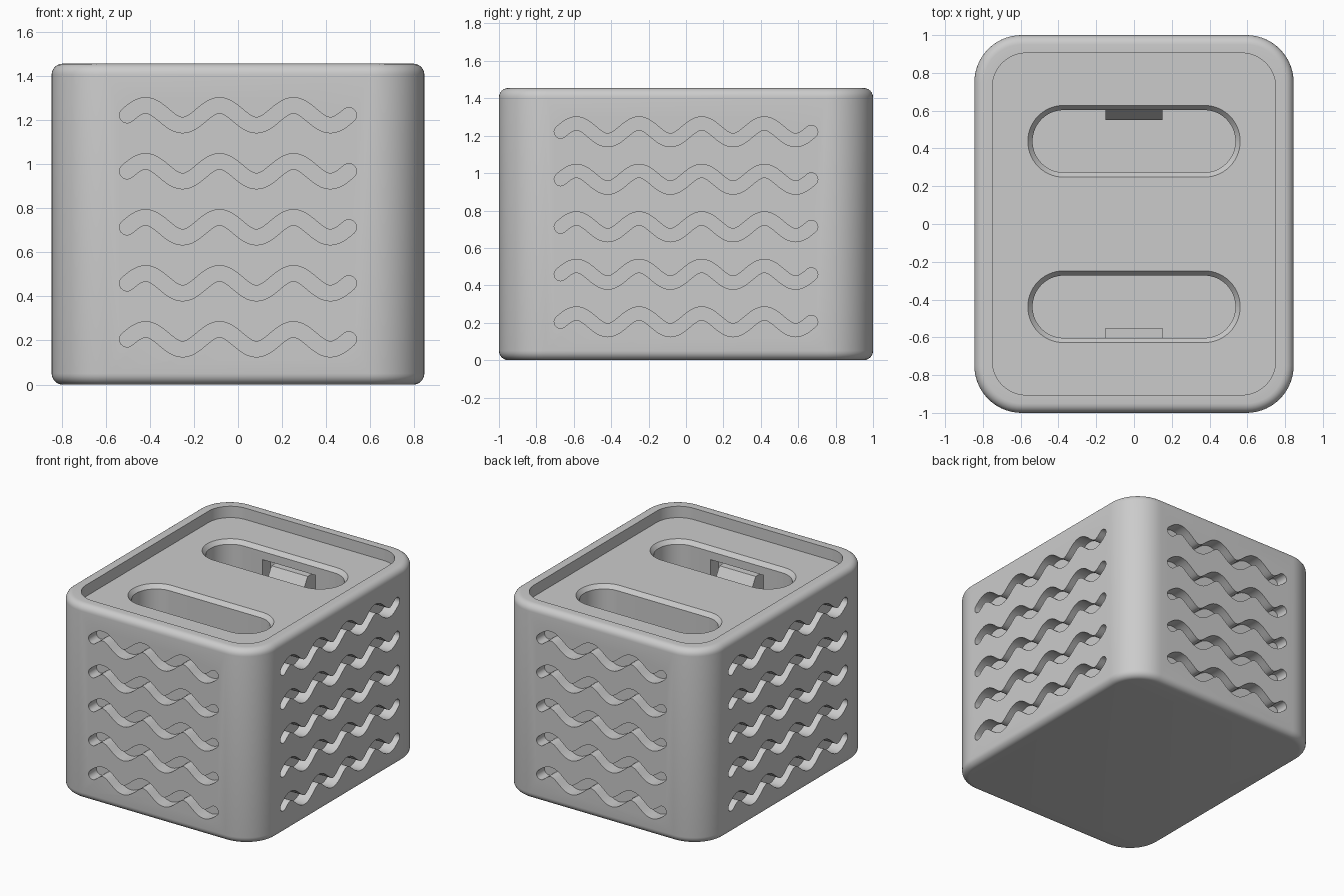
import bpy, bmesh, math
from mathutils import Matrix, Vector

if "Cube" in bpy.data.objects:
    bpy.data.objects.remove(bpy.data.objects["Cube"], do_unlink=True)

HX, HY, H = 0.845, 1.0, 1.455      # half width, half depth, height
FLOOR = H - 0.085                  # level of the sunken top panel
BEVEL = 0.05

grey = bpy.data.materials.new("plain grey")
grey.use_nodes = True
COLOUR = (0.6, 0.6, 0.6, 1)
grey.diffuse_color = COLOUR
grey.node_tree.nodes["Principled BSDF"].inputs["Base Color"].default_value = COLOUR


def rounded(hx, hy, r, z, cy=0.0, segs=14):
    """Rounded rectangle outline at height z."""
    pts = []
    for i, (sx, sy) in enumerate([(1, 1), (-1, 1), (-1, -1), (1, -1)]):
        for k in range(segs + 1):
            a = math.pi / 2 * (i + k / segs)
            pts.append(Vector((sx * (hx - r) + r * math.cos(a),
                               cy + sy * (hy - r) + r * math.sin(a), z)))
    return pts


def loft(bm, rings):
    """Skin a stack of matching outlines and cap both ends."""
    rows = [[bm.verts.new(p) for p in ring] for ring in rings]
    n = len(rows[0])
    for a, b in zip(rows, rows[1:]):
        for i in range(n):
            j = (i + 1) % n
            bm.faces.new((a[i], a[j], b[j], b[i]))
    bm.faces.new(rows[0][::-1])
    bm.faces.new(rows[-1])


def finish(bm, name):
    bmesh.ops.remove_doubles(bm, verts=bm.verts, dist=1e-5)
    bmesh.ops.recalc_face_normals(bm, faces=bm.faces)
    mesh = bpy.data.meshes.new(name)
    bm.to_mesh(mesh)
    bm.free()
    mesh.materials.append(grey)
    ob = bpy.data.objects.new(name, mesh)
    bpy.context.collection.objects.link(ob)
    return ob


def select(ob):
    bpy.ops.object.select_all(action='DESELECT')
    ob.select_set(True)
    bpy.context.view_layer.objects.active = ob


def cut(ob, cutter):
    cutter.hide_render = True
    select(ob)
    mod = ob.modifiers.new("cut", 'BOOLEAN')
    mod.operation, mod.solver, mod.object = 'DIFFERENCE', 'EXACT', cutter
    bpy.ops.object.modifier_apply(modifier=mod.name)
    bpy.data.objects.remove(cutter, do_unlink=True)


def wave_outline(periods, length=0.335, amp=0.045, w=0.035):
    """Outline of a round-ended wavy ribbon as (u, v) points."""
    n, half = periods * 24, periods * length / 2
    k = 2 * math.pi / length
    upper, lower = [], []
    for i in range(n + 1):
        s = i / n * 2 * half
        c = Vector((s - half, amp * math.sin(k * s)))
        t = Vector((1, amp * k * math.cos(k * s))).normalized()
        nrm = Vector((-t.y, t.x)) * w
        upper.append(c + nrm)
        lower.append(c - nrm)

    def cap(a, b):
        mid, arm = (a + b) / 2, a - b
        base = math.atan2(arm.y, arm.x)
        return [mid + w * Vector((math.cos(base - math.pi * q / 8),
                                  math.sin(base - math.pi * q / 8))) for q in range(1, 8)]
    return upper + cap(upper[-1], lower[-1]) + lower[::-1] + cap(lower[0], upper[0])


# Body: rounded block with softened edges and a sunken top panel
arc = [math.pi / 2 * k / 6 for k in range(7)]
rings = [rounded(HX - i, HY - i, 0.25 - i, z) for i, z in
         [(BEVEL * (1 - math.sin(t)), BEVEL * (1 - math.cos(t))) for t in arc]]
rings += [rounded(HX - i, HY - i, 0.25 - i, z) for i, z in
          [(BEVEL * (1 - math.cos(t)), H - BEVEL * (1 - math.sin(t))) for t in arc]]
rings += [rounded(HX - 0.095, HY - 0.095, 0.18, z) for z in (H, FLOOR)]
bm = bmesh.new()
loft(bm, rings)
body = finish(bm, "body")

# Long slots with chamfered rims in the top panel
bm = bmesh.new()
for cy in (-0.438, 0.438):
    loft(bm, [rounded(hx, hy, hy - 0.0005, z, cy) for hx, hy, z in
              [(0.537, 0.165, 1.0), (0.537, 0.165, FLOOR - 0.03),
               (0.562, 0.19, FLOOR), (0.562, 0.19, FLOOR + 0.03)]])
cut(body, finish(bm, "slot_cutter"))

# Notches in the outer wall of each slot
bm = bmesh.new()
for side in (-1, 1):
    m = Matrix.Translation((0, side * 0.63, 1.18)) @ Matrix.Diagonal((0.44, 0.14, 0.2, 1))
    bmesh.ops.create_cube(bm, size=1, matrix=m)
cut(body, finish(bm, "notch_cutter"))

# Wavy grooves: five rows on each of the four sides
bm = bmesh.new()
for quarter in range(4):
    reach, periods = ((HY, 3), (HX, 4))[quarter % 2]
    turn = Matrix.Rotation(quarter * math.pi / 2, 4, 'Z')
    for row in range(5):
        z = 0.205 + row * 0.254
        loft(bm, [[turn @ Vector((p.x, y, z + p.y)) for p in wave_outline(periods)]
                  for y in (-reach - 0.03, -reach + 0.095)])
cut(body, finish(bm, "groove_cutter"))

# Latch tabs with sloping noses, one in each notch
profile = [(0.72, 1.25), (0.61, 1.25), (0.55, 1.15), (0.55, 1.08), (0.72, 1.08)]
for name, side in (("back_latch_tab", 1), ("front_latch_tab", -1)):
    bm = bmesh.new()
    loft(bm, [[Vector((x, side * y, z)) for y, z in profile] for x in (-0.15, 0.15)])
    finish(bm, name)

select(body)
bpy.ops.object.shade_smooth_by_angle(angle=math.radians(30))
